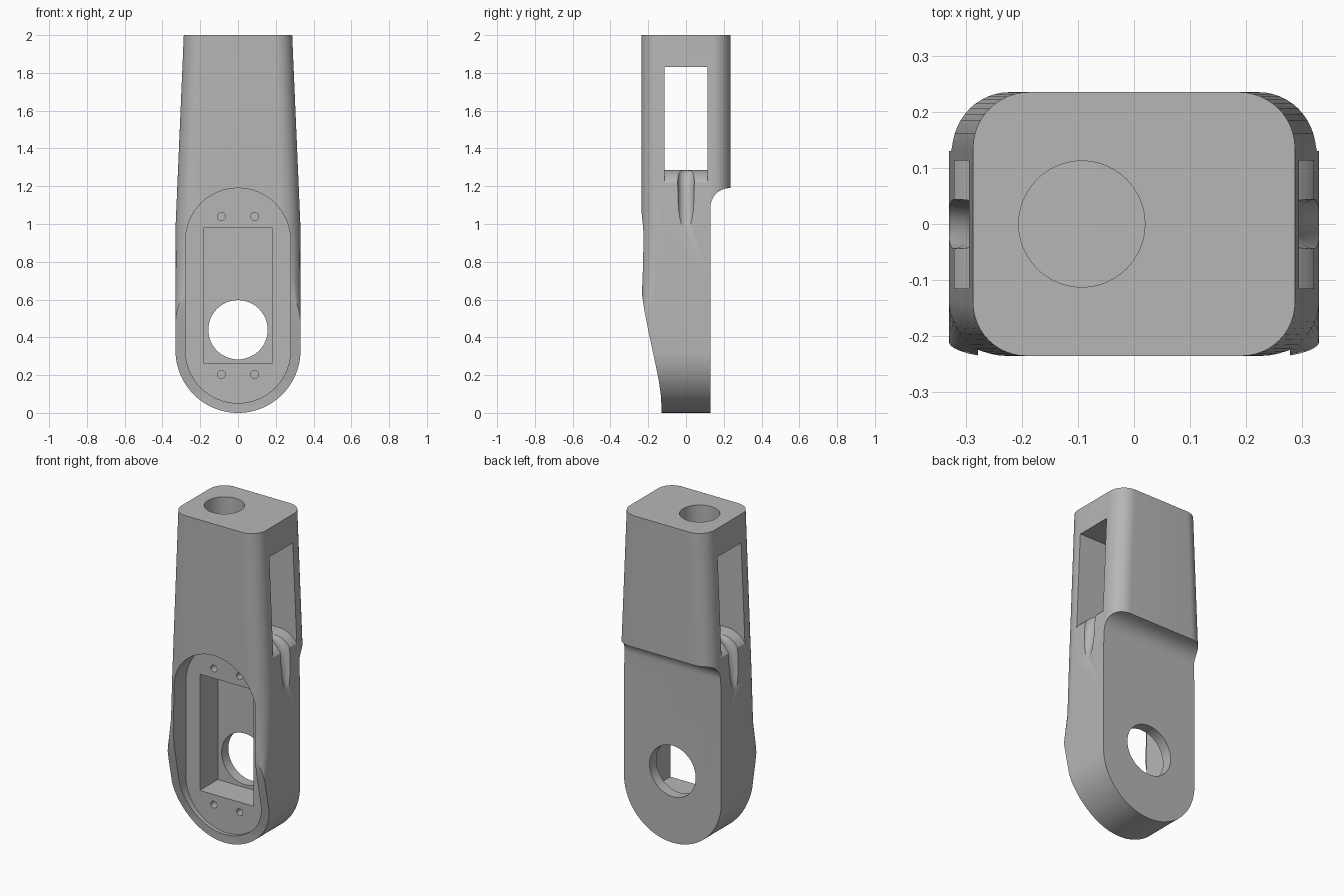
import bpy, bmesh
from math import sin, cos, pi, radians
from mathutils import Vector

cube = bpy.data.objects.get("Cube")
if cube:
    bpy.data.objects.remove(cube, do_unlink=True)

grey = bpy.data.materials.new("light_grey")
grey.use_nodes = True
colour = (0.47, 0.47, 0.47, 1)
grey.diffuse_color = colour
grey.node_tree.nodes["Principled BSDF"].inputs["Base Color"].default_value = colour


def arc(cu, cv, r, start, end, steps=12):
    """Points on a circular arc, angles in degrees."""
    angles = [radians(start + (end - start) * i / steps) for i in range(steps + 1)]
    return [(cu + r * cos(a), cv + r * sin(a)) for a in angles]


def loft(name, rings):
    """Closed solid skinned through rings of equal point count."""
    bm = bmesh.new()
    loops = [[bm.verts.new(p) for p in ring] for ring in rings]
    n = len(loops[0])
    for low, high in zip(loops, loops[1:]):
        for i in range(n):
            j = (i + 1) % n
            bm.faces.new((low[i], low[j], high[j], high[i]))
    bm.faces.new(loops[0][::-1])
    bm.faces.new(loops[-1])
    bmesh.ops.recalc_face_normals(bm, faces=bm.faces)
    mesh = bpy.data.meshes.new(name)
    bm.to_mesh(mesh)
    bm.free()
    mesh.materials.append(grey)
    obj = bpy.data.objects.new(name, mesh)
    bpy.context.collection.objects.link(obj)
    return obj


def prism_y(name, outline, y0, y1):
    return loft(name, [[(x, y, z) for x, z in outline] for y in (y0, y1)])


def prism_x(name, outline, x0, x1):
    return loft(name, [[(x, y, z) for y, z in outline] for x in (x0, x1)])


def combine(body, tool, operation="DIFFERENCE"):
    tool.hide_render = True
    mod = body.modifiers.new(tool.name, "BOOLEAN")
    mod.operation, mod.solver, mod.object = operation, "EXACT", tool
    bpy.context.view_layer.objects.active = body
    bpy.ops.object.modifier_apply(modifier=mod.name)
    bpy.data.objects.remove(tool, do_unlink=True)


# Tapered shell: rounded sections, front corners sharpen towards the bottom
def section(z, half_w, front_r):
    d, r = 0.235, 0.1
    outline = (arc(half_w - r, d - r, r, 0, 90) + arc(r - half_w, d - r, r, 90, 180)
               + arc(front_r - half_w, front_r - d, front_r, 180, 270)
               + arc(half_w - front_r, front_r - d, front_r, 270, 360))
    return [(x, y, z) for x, y in outline]


housing = loft("housing", [section(*s) for s in (
    (-0.1, 0.33, 0.01), (0.42, 0.33, 0.01), (0.55, 0.33, 0.04),
    (0.7, 0.33, 0.08), (1.0, 0.33, 0.1), (2.0, 0.287, 0.095))])

# Side profile: thin lower half, filleted step at the back, swept front toe
side = [(0.13, -0.2)] + arc(0.23, 1.09, 0.1, 180, 90) + [
    (0.4, 1.19), (0.4, 2.1), (-0.4, 2.1), (-0.4, 0.75), (-0.25, 0.75), (-0.235, 0.64),
    (-0.22, 0.54), (-0.2, 0.44), (-0.18, 0.345), (-0.16, 0.25),
    (-0.144, 0.17), (-0.134, 0.1), (-0.13, 0.04), (-0.13, -0.2)]
combine(housing, prism_x("side_profile", side, -0.6, 0.6), "INTERSECT")

# Round lower end
front = arc(0, 0.331, 0.331, 180, 360, 48) + [(0.6, 0.331), (0.6, 2.2), (-0.6, 2.2), (-0.6, 0.331)]
combine(housing, prism_y("round_end", front, -0.6, 0.6), "INTERSECT")

# Front recess, inner pocket and shaft hole
stadium = arc(0, 0.33, 0.278, 180, 360, 32) + arc(0, 0.912, 0.278, 0, 180, 32)
combine(housing, prism_y("front_recess", stadium, -0.6, -0.11))
pocket = [(-0.183, 0.265), (0.183, 0.265), (0.183, 0.98), (-0.183, 0.98)]
combine(housing, prism_y("inner_pocket", pocket, -0.3, 0.065))
combine(housing, prism_y("shaft_hole", arc(0, 0.44, 0.157, 0, 352.5, 47), -0.05, 0.3))

# Screw holes
for x in (-0.088, 0.088):
    for z in (0.203, 1.04):
        combine(housing, prism_y("screw_hole", arc(x, z, 0.021, 0, 345, 23), -0.2, 0.0))

# Side window through the upper half, floor rolled over at both ends
floor = arc(0.2, 1.142, 0.143, 10, 90)
window = ([(0.6, 1.83), (0.6, floor[0][1])] + floor
          + [(-x, z) for x, z in reversed(floor)] + [(-0.6, floor[0][1]), (-0.6, 1.83)])
combine(housing, prism_y("side_window", window, -0.115, 0.113))

# Round hole in the top
hole = arc(-0.093, 0, 0.1125, 0, 352.5, 47)
combine(housing, loft("top_hole", [[(x, y, z) for x, y in hole] for z in (1.7, 2.2)]))

# Cable grooves curling out of the window on both sides
path = [Vector(p) for p in ((0.19, 0, 1.332), (0.235, 0, 1.322), (0.275, 0, 1.295),
                            (0.305, 0, 1.255), (0.325, 0, 1.2), (0.335, 0, 1.14),
                            (0.346, 0, 1.08), (0.365, 0, 1.01), (0.39, 0, 0.93))]
for side_sign in (1, -1):
    rings = []
    for i, p in enumerate(path):
        t = (path[min(i + 1, len(path) - 1)] - path[max(i - 1, 0)]).normalized()
        out = Vector((-t.z, 0, t.x))
        ring = [p + out * u + Vector((0, v, 0)) for u, v in arc(0, 0, 0.044, 0, 345, 23)]
        rings.append([(q.x * side_sign, q.y, q.z) for q in ring])
    combine(housing, loft("cable_groove", rings))

bpy.ops.object.select_all(action="DESELECT")
housing.select_set(True)
bpy.context.view_layer.objects.active = housing
bpy.ops.object.shade_smooth_by_angle(angle=radians(30))
